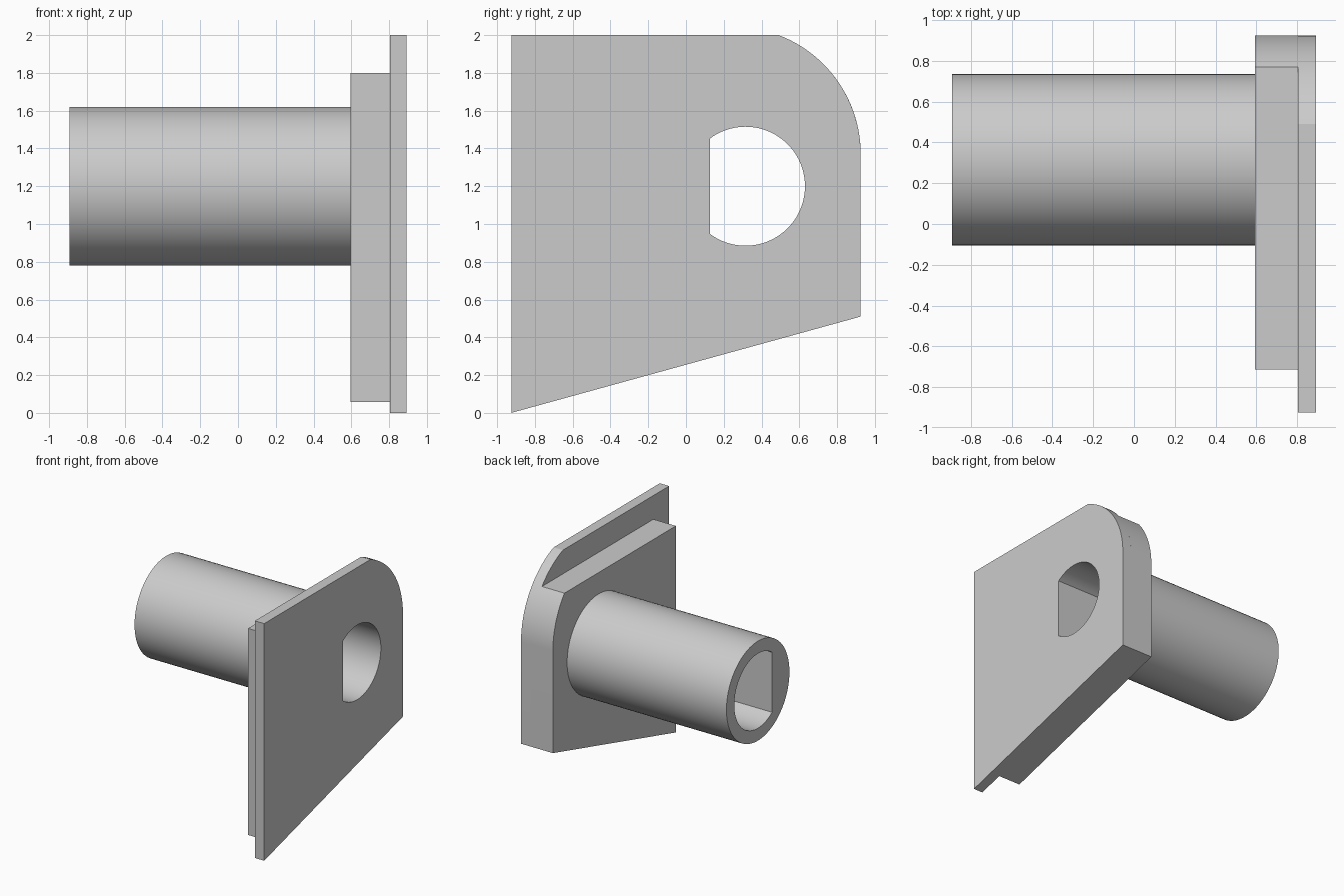
import bpy
import bmesh
from math import acos, asin, cos, sin, pi
from mathutils import Matrix

if "Cube" in bpy.data.objects:
    bpy.data.objects.remove(bpy.data.objects["Cube"], do_unlink=True)

grey = bpy.data.materials.new("light_grey")
grey.use_nodes = True
grey.diffuse_color = (0.6, 0.6, 0.6, 1)
grey.node_tree.nodes["Principled BSDF"].inputs["Base Color"].default_value = (0.6, 0.6, 0.6, 1)

# Shared dimensions in the side (y, z) plane
BACK, BOTTOM_BACK = 0.925, 0.51
SLOPE = BOTTOM_BACK / (2 * BACK)
CORNER_R, CORNER_Z = 0.674, 1.37
BORE_Y, BORE_Z = 0.315, 1.2
BORE_R, TUBE_R, FLAT_Y = 0.315, 0.42, 0.127


def arc(cy, cz, r, start, end, steps):
    return [(cy + r * cos(start + (end - start) * i / steps),
             cz + r * sin(start + (end - start) * i / steps)) for i in range(steps + 1)]


def plate_outline(front, top):
    """Sloping bottom, straight back and a rounded upper back corner."""
    corner = arc(BACK - CORNER_R, CORNER_Z, CORNER_R, 0, asin((top - CORNER_Z) / CORNER_R), 24)
    return [(front, (front + BACK) * SLOPE), (BACK, BOTTOM_BACK)] + corner + [(front, top)]


def extrude_x(name, loops, x0, x1):
    """Fill the first loop, leaving the others as holes, and extrude it along x."""
    curve = bpy.data.curves.new(name, "CURVE")
    curve.dimensions = "2D"
    curve.fill_mode = "BOTH"
    curve.extrude = (x1 - x0) / 2
    for loop in loops:
        spline = curve.splines.new("POLY")
        spline.points.add(len(loop) - 1)
        for point, (y, z) in zip(spline.points, loop):
            point.co = (y, z, 0, 1)
        spline.use_cyclic_u = True
    obj = bpy.data.objects.new(name, curve)
    bpy.context.collection.objects.link(obj)
    bpy.ops.object.select_all(action="DESELECT")
    obj.select_set(True)
    bpy.context.view_layer.objects.active = obj
    bpy.ops.object.convert(target="MESH")
    obj = bpy.context.object

    # Turn the profile plane to y-z and weld caps to walls
    turn = Matrix(((0, 0, 1, (x0 + x1) / 2), (1, 0, 0, 0), (0, 1, 0, 0), (0, 0, 0, 1)))
    bm = bmesh.new()
    bm.from_mesh(obj.data)
    bm.transform(turn)
    bmesh.ops.remove_doubles(bm, verts=bm.verts, dist=0.0001)
    bmesh.ops.recalc_face_normals(bm, faces=bm.faces)
    bm.to_mesh(obj.data)
    bm.free()
    obj.data.materials.clear()
    obj.data.materials.append(grey)
    bpy.ops.object.shade_smooth_by_angle(angle=pi / 9)
    return obj


# D-shaped bore running through every part
half = acos((FLAT_Y - BORE_Y) / BORE_R)
bore = arc(BORE_Y, BORE_Z, BORE_R, -half, half, 56)
tube_outline = arc(BORE_Y, BORE_Z, TUBE_R, 0, 2 * pi, 72)[:-1]

extrude_x("flange_plate", [plate_outline(-BACK, 2.0), bore], 0.805, 0.892)
extrude_x("backing_block", [plate_outline(-0.715, 1.8), bore], 0.595, 0.805)
extrude_x("sleeve_tube", [tube_outline, bore], -0.892, 0.595)
